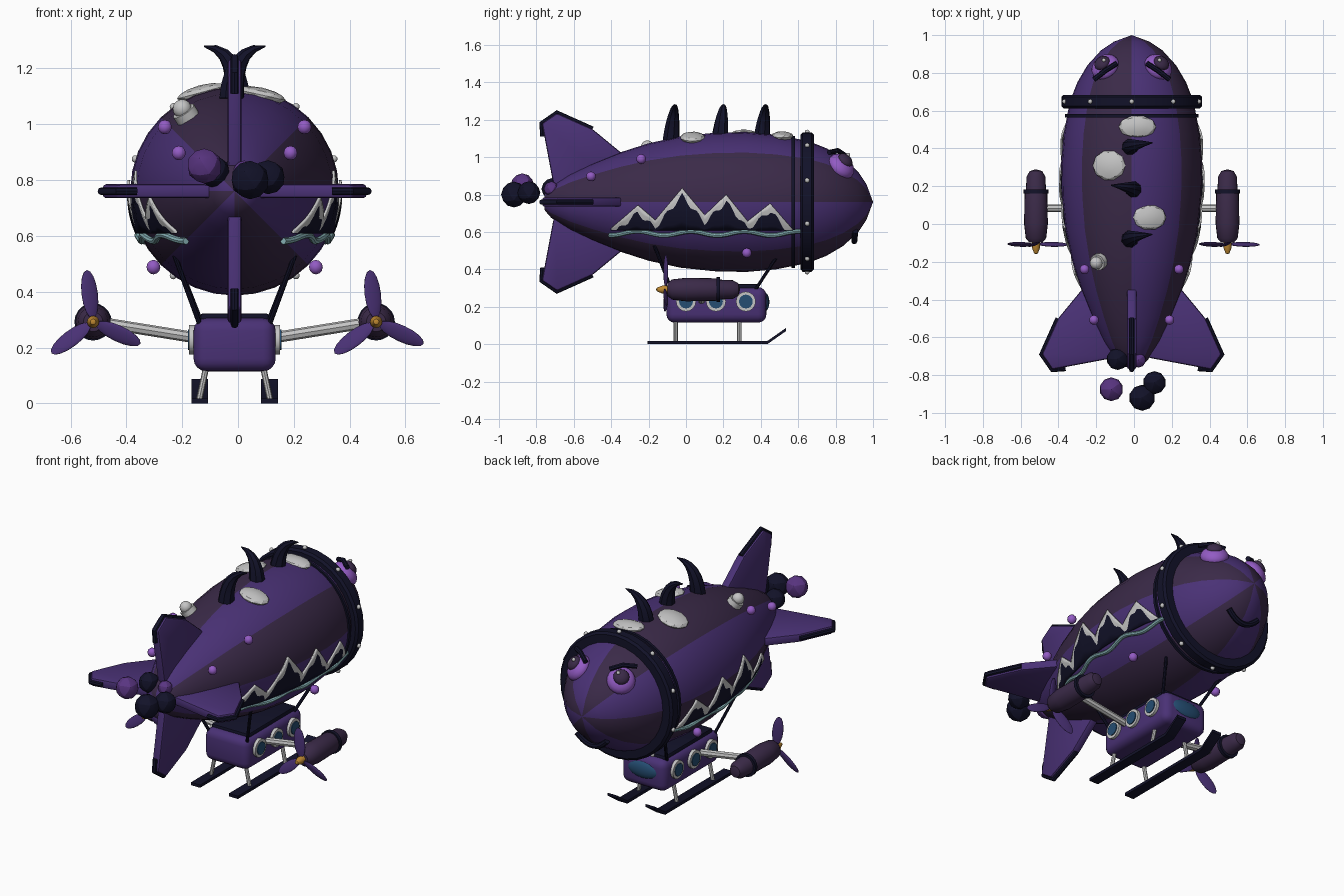
import bpy, bmesh, math
from mathutils import Vector, Matrix

cube = bpy.data.objects.get("Cube")
if cube:
    bpy.data.objects.remove(cube)

CX, CZ = -0.012, 0.76


def material(name, *rgb):
    m = bpy.data.materials.new(name)
    m.use_nodes = True
    m.diffuse_color = (*rgb, 1)
    m.node_tree.nodes["Principled BSDF"].inputs["Base Color"].default_value = (*rgb, 1)
    return m


PURPLE = material("purple", 0.068, 0.031, 0.18)
PLUM = material("dark plum", 0.043, 0.023, 0.065)
NAVY = material("navy", 0.006, 0.006, 0.022)
WHITE = material("pale grey", 0.56, 0.56, 0.56)
TEAL = material("pale teal", 0.25, 0.46, 0.48)
VIOLET = material("violet", 0.29, 0.105, 0.55)
GOLD = material("gold", 0.5, 0.24, 0.03)
BLUE = material("glass blue", 0.018, 0.075, 0.17)
SMOKE = material("smoke purple", 0.1, 0.035, 0.22)


def add_mesh(name, mesh, mats, angle=40):
    for m in mats:
        mesh.materials.append(m)
    mesh.shade_smooth()
    mesh.set_sharp_from_angle(angle=math.radians(angle))
    ob = bpy.data.objects.new(name, mesh)
    ob.location.x = CX
    bpy.context.collection.objects.link(ob)
    return ob


def add_bm(name, bm, *mats, angle=40):
    bmesh.ops.recalc_face_normals(bm, faces=bm.faces)
    mesh = bpy.data.meshes.new(name)
    bm.to_mesh(mesh)
    bm.free()
    return add_mesh(name, mesh, mats, angle)


def aim(loc, direction):
    """Place local z along a direction."""
    return Matrix.Translation(loc) @ Vector(direction).to_track_quat("Z", "Y").to_matrix().to_4x4()


def ball(name, mat, loc, size, direction=(0, 0, 1), seg=16):
    bm = bmesh.new()
    size = size if isinstance(size, tuple) else (size,) * 3
    bmesh.ops.create_uvsphere(bm, u_segments=seg, v_segments=max(6, seg // 2), radius=1,
                              matrix=aim(loc, direction) @ Matrix.Diagonal((*size, 1)))
    return add_bm(name, bm, mat, angle=60)


def lump(name, mat, loc, size, direction=(0, 0, 1)):
    bm = bmesh.new()
    bmesh.ops.create_icosphere(bm, subdivisions=2, radius=1,
                               matrix=aim(loc, direction) @ Matrix.Diagonal((*size, 1)))
    return add_bm(name, bm, mat, angle=20)


def tube(name, mat, pts, radius, radii=None, sides=2):
    cu = bpy.data.curves.new(name, "CURVE")
    cu.dimensions, cu.bevel_depth, cu.use_fill_caps = "3D", radius, True
    cu.bevel_resolution = sides
    sp = cu.splines.new("POLY")
    sp.points.add(len(pts) - 1)
    for i, p in enumerate(pts):
        sp.points[i].co = (*p, 1)
        sp.points[i].radius = radii[i] if radii else 1
    ob = bpy.data.objects.new(name, cu)
    bpy.context.collection.objects.link(ob)
    mesh = bpy.data.meshes.new_from_object(ob.evaluated_get(bpy.context.evaluated_depsgraph_get()))
    bpy.data.objects.remove(ob)
    mesh.materials.clear()
    return add_mesh(name, mesh, [mat])


def lathe(name, mats, profile, center, segs=32, rule=None, closed=False):
    """Spin (y, radius) points around the y direction."""
    bm = bmesh.new()
    rings = [[bm.verts.new((center[0] + r * math.cos(math.tau * i / segs), center[1] + y,
                            center[2] + r * math.sin(math.tau * i / segs)))
              for i in range(segs)] for y, r in profile]
    pairs = list(zip(rings, rings[1:])) + ([(rings[-1], rings[0])] if closed else [])
    for a, b in pairs:
        for i in range(segs):
            j = (i + 1) % segs
            f = bm.faces.new((a[i], a[j], b[j], b[i]))
            f.material_index = rule(i) if rule else 0
    bmesh.ops.remove_doubles(bm, verts=bm.verts, dist=0.0002)
    return add_bm(name, bm, *mats)


def block(name, mat, lo, hi, bevel, segments=3):
    bm = bmesh.new()
    lo, hi = Vector(lo), Vector(hi)
    bmesh.ops.create_cube(bm, size=1, matrix=Matrix.Translation((lo + hi) / 2) @ Matrix.Diagonal((*(hi - lo), 1)))
    bmesh.ops.bevel(bm, geom=bm.edges[:], offset=bevel, segments=segments, profile=0.5, affect="EDGES")
    return add_bm(name, bm, mat)


def interp(pts, t):
    for (a, u), (b, v) in zip(pts, pts[1:]):
        if a <= t <= b:
            return u + (v - u) * (t - a) / (b - a)
    return pts[0][1] if t < pts[0][0] else pts[-1][1]


# Striped hull
HULL = [(-0.76, 0), (-0.755, 0.045), (-0.72, 0.085), (-0.62, 0.148), (-0.5, 0.205), (-0.35, 0.266),
        (-0.2, 0.314), (-0.03, 0.351), (0.15, 0.37), (0.32, 0.374), (0.48, 0.36), (0.65, 0.327),
        (0.75, 0.288), (0.84, 0.235), (0.92, 0.162), (0.965, 0.095), (1.0, 0)]
lathe("hull", [PLUM, PURPLE], HULL, (0, 0, CZ), rule=lambda i: (i // 4) % 2)


def on_hull(side, y, z, lift):
    r = interp(HULL, y) + lift
    return (side * math.sqrt(max(r * r - (z - CZ) ** 2, 0)), y, z)


# Collar with studs, and the thin band behind it
lathe("collar", [NAVY], [(0.612, 0.3), (0.612, 0.36), (0.624, 0.373), (0.672, 0.373), (0.684, 0.36), (0.684, 0.3)],
      (0, 0, CZ), closed=True)
lathe("thin_band", [NAVY], [(0.565, 0.33), (0.565, 0.353), (0.582, 0.353), (0.582, 0.33)], (0, 0, CZ), closed=True)
for i in range(10):
    a = math.tau * i / 10
    ball("collar_stud", WHITE, (0.374 * math.sin(a), 0.648, CZ + 0.374 * math.cos(a)), 0.013, seg=8)

# Four tail fins with dark tip trim, as (radius, y) outlines
FIN = [(0.03, -0.69), (0.1, -0.71), (0.42, -0.77), (0.475, -0.69), (0.39, -0.5), (0.25, -0.33), (0.1, -0.4)]
TRIM = [(0.35, -0.765), (0.42, -0.772), (0.477, -0.69), (0.39, -0.5)]
for k, side in enumerate(("left", "top", "right", "bottom")):
    turn = Matrix.Translation((0, 0, CZ)) @ Matrix.Rotation(-k * math.pi / 2, 4, "Y")
    bm = bmesh.new()
    base = bm.faces.new([bm.verts.new((r, y, -0.025)) for r, y in FIN])
    ext = bmesh.ops.extrude_face_region(bm, geom=[base])
    bmesh.ops.translate(bm, vec=(0, 0, 0.05), verts=[v for v in ext["geom"] if isinstance(v, bmesh.types.BMVert)])
    bmesh.ops.bevel(bm, geom=bm.edges[:], offset=0.012, segments=2, profile=0.5, affect="EDGES")
    bm.transform(turn)
    add_bm(side + "_fin", bm, PURPLE)
    tube(side + "_fin_trim", NAVY, [turn @ Vector((r, y, 0)) for r, y in TRIM], 0.014)

# Curved horns along the back
for y, s in ((-0.08, 1), (0.18, -1), (0.405, 1)):
    path = [(s * 0.12 * (t / 6) ** 2.2 - s * 0.01, y + 0.025 * t / 6, 1.09 + 0.19 * math.sin(t / 6 * 1.5)) for t in range(7)]
    tube("horn", NAVY, path, 0.046, [1, 0.93, 0.82, 0.68, 0.5, 0.3, 0.06])

# Snow patches and a rivet dome on the back
for x, y, sx, sy in ((0.03, 0.515, 0.1, 0.06), (-0.12, 0.31, 0.09, 0.08), (0.095, 0.035, 0.09, 0.068)):
    r = interp(HULL, y)
    z = CZ + math.sqrt(r * r - x * x)
    lump("snow_patch", WHITE, (x, y, z), (sy, sx, 0.026), (x * 0.8, 0, z - CZ))
up = Vector((-0.19, -0.1, 0.3)).normalized()
spot = Vector((-0.175, -0.2, CZ + 0.275))
tube("dome_base", WHITE, [spot - up * 0.03, spot + up * 0.015], 0.044, sides=3)
ball("dome", WHITE, spot + up * 0.025, 0.034)

# Tail smoke puffs
for mat, loc, r in ((SMOKE, (-0.108, -0.875, 0.85), 0.063), (NAVY, (0.055, -0.92, 0.80), 0.069),
                    (NAVY, (0.12, -0.84, 0.81), 0.061), (NAVY, (-0.075, -0.715, 0.83), 0.058),
                    (SMOKE, (0.035, -0.72, 0.83), 0.04)):
    lump("smoke_puff", mat, loc, (r, r, r))

# Mountain range profile on the flanks
PEAKS = [(-0.4, 0.62), (-0.257, 0.743), (-0.165, 0.663), (-0.02, 0.834), (0.1, 0.69), (0.215, 0.8),
         (0.33, 0.657), (0.45, 0.753), (0.57, 0.615)]
COLS = sorted({-0.4 + 0.97 * i / 64 for i in range(65)} | {p[0] for p in PEAKS})

for s, side in ((1, "left"), (-1, "right")):
    # Mountains with snowy crests
    bm = bmesh.new()
    grid = []
    for i, y in enumerate(COLS):
        top = interp(PEAKS, y)
        snow = max(0.612, top - 0.04 - 0.014 * math.sin(y * 75))
        zs = [0.61 + (snow - 0.61) * j / 4 for j in range(5)] + [(snow + top) / 2, top]
        grid.append([bm.verts.new(on_hull(s, y, z, 0.009)) for z in zs])
    for a, b in zip(grid, grid[1:]):
        for j in range(6):
            f = bm.faces.new((a[j], b[j], b[j + 1], a[j + 1]))
            f.material_index = int(j > 3)
    plate = add_bm(side + "_mountains", bm, NAVY, WHITE)
    sol = plate.modifiers.new("thickness", "SOLIDIFY")
    sol.thickness, sol.offset = 0.009, 0

    # Wavy river line
    ys = [-0.41 + 1.02 * i / 50 for i in range(51)]
    tube(side + "_river", TEAL, [on_hull(s, y, 0.592 + 0.011 * math.sin(y * 22 + 1), 0.008) for y in ys], 0.012)

    # Glowing beads
    for x, y, z in ((0.25, -0.24, 0.99), (0.2, -0.508, 0.897), (0.291, 0.325, 0.488)):
        ball(side + "_bead", VIOLET, (s * x, y, z), 0.026, seg=10)

    # Eye, pupil, glint and angry brow
    out = Vector((s * 0.47, 0.6, 0.64)).normalized()
    eye = Vector((s * 0.14, 0.83, 0.95))
    ball(side + "_eye", VIOLET, eye, (0.078, 0.078, 0.05), out, 20)
    ball(side + "_pupil", PLUM, eye + out * 0.036 + Vector((0, 0, 0.01)), (0.044, 0.044, 0.026), out)
    ball(side + "_glint", WHITE, eye + out * 0.062 + Vector((-s * 0.022, 0, 0.022)), 0.011, seg=8)
    tube(side + "_brow", NAVY, [(s * 0.2, 0.765, 1.025), (s * 0.14, 0.812, 1.035), (s * 0.08, 0.85, 1.01)], 0.014)

    # Portholes
    for y in (0, 0.16, 0.32):
        tube(side + "_porthole_frame", WHITE, [(s * 0.13, y, 0.228), (s * 0.163, y, 0.228)], 0.053, sides=6)
        tube(side + "_porthole_glass", BLUE, [(s * 0.14, y, 0.228), (s * 0.168, y, 0.228)], 0.037, sides=6)

    # Rigging between gondola and hull
    tube(side + "_front_rigging", NAVY, [(s * 0.12, 0.37, 0.29), (s * 0.21, 0.52, 0.52)], 0.009)
    tube(side + "_rear_rigging", NAVY, [(s * 0.12, -0.07, 0.27), (s * 0.215, -0.17, 0.53)], 0.009)

    # Engine pod on its strut
    pod = (s * 0.507, 0, 0.292)
    tube(side + "_engine_strut", WHITE, [(s * 0.14, 0.083, 0.235), (s * 0.47, 0.083, 0.288)], 0.02)
    lathe(side + "_engine_pod", [PLUM], [(-0.1, 0), (-0.098, 0.035), (-0.075, 0.054), (0, 0.063), (0.16, 0.06),
          (0.18, 0.053), (0.25, 0.05), (0.28, 0.033), (0.29, 0)], pod, 20)
    lathe(side + "_engine_band", [NAVY], [(0.162, 0.045), (0.162, 0.067), (0.182, 0.067), (0.182, 0.045)],
          pod, 20, closed=True)
    lathe(side + "_propeller_hub", [GOLD], [(-0.09, 0.022), (-0.125, 0.022), (-0.155, 0.01), (-0.16, 0)], pod, 12)
    for deg in (97, 217, 335):
        a = math.radians(deg)
        bm = bmesh.new()
        bmesh.ops.create_uvsphere(bm, u_segments=14, v_segments=8, radius=1, matrix=(
            Matrix.Translation((pod[0], -0.108, pod[2])) @ Matrix.Rotation(-a, 4, "Y")
            @ Matrix.Translation((0.1, 0, 0)) @ Matrix.Rotation(0.35, 4, "X") @ Matrix.Diagonal((0.089, 0.008, 0.031, 1))))
        add_bm(side + "_propeller_blade", bm, PURPLE)

    # Landing skid with upturned toe, and its legs
    bm = bmesh.new()
    rows = [[bm.verts.new((s * 0.125 + dx, y, z + dz)) for dx, dz in ((-0.03, 0), (0.03, 0), (0.03, 0.017), (-0.03, 0.017))]
            for y, z in ((-0.205, 0), (0.435, 0), (0.535, 0.07))]
    for a, b in zip(rows, rows[1:]):
        for j in range(4):
            bm.faces.new((a[j], a[(j + 1) % 4], b[(j + 1) % 4], b[j]))
    bm.faces.new(rows[0])
    bm.faces.new(rows[-1])
    add_bm(side + "_skid", bm, NAVY)
    for y in (-0.055, 0.285):
        tube(side + "_skid_leg", WHITE, [(s * 0.1, y, 0.14), (s * 0.127, y, 0.012)], 0.011)

# Mouth
tube("mouth", NAVY, [(0.1 * t, 0.935 - 0.03 * t * t - 0.035 * (1 - t * t), 0.55 + 0.055 * t * t)
                     for t in [i / 5 - 1 for i in range(11)]], 0.016)

# Gondola, its roof and windshield
block("gondola", PURPLE, (-0.147, -0.105, 0.115), (0.147, 0.43, 0.305), 0.045, 4)
block("gondola_roof", NAVY, (-0.122, -0.06, 0.285), (0.122, 0.39, 0.322), 0.008, 2)
ball("windshield", BLUE, (0, 0.418, 0.225), (0.105, 0.028, 0.052), seg=20)
